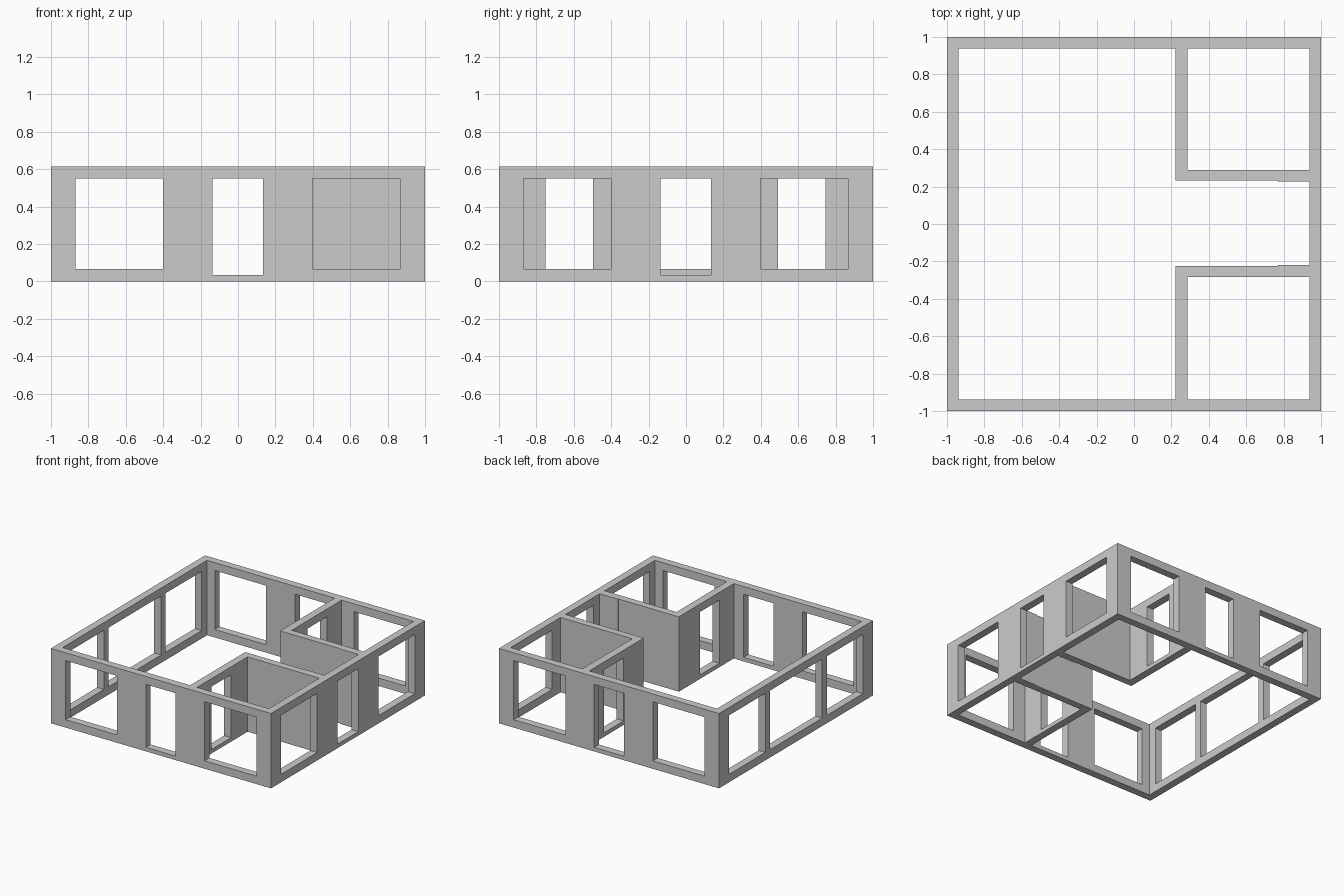
import bpy

if "Cube" in bpy.data.objects:
    bpy.data.objects.remove(bpy.data.objects["Cube"])

H = 0.615          # wall height
IN = 0.938         # inner face of outer walls
SILL, STEP, HEAD = 0.065, 0.033, 0.55


def box(name, x, y, z):
    bpy.ops.mesh.primitive_cube_add(
        size=1, location=[(a + b) / 2 for a, b in (x, y, z)])
    ob = bpy.context.object
    ob.name = name
    ob.scale = [b - a for a, b in (x, y, z)]
    bpy.ops.object.transform_apply(location=True, rotation=False, scale=True)
    return ob


def carve(target, x, y, z=(-0.2, H + 0.2)):
    cutter = box("cutter", x, y, z)
    cutter.hide_render = True
    bpy.context.view_layer.objects.active = target
    mod = target.modifiers.new("carve", 'BOOLEAN')
    mod.operation, mod.solver, mod.object = 'DIFFERENCE', 'EXACT', cutter
    bpy.ops.object.modifier_apply(modifier=mod.name)
    bpy.data.objects.remove(cutter)


walls = box("house_walls", (-1, 1), (-1, 1), (0, H))

# Main hall, passage between the rooms (slightly narrower at its end), two rooms
carve(walls, (-IN, 0.222), (-IN, IN))
carve(walls, (0.1, 0.77), (-0.224, 0.232))
carve(walls, (0.6, IN), (-0.219, 0.226))
carve(walls, (0.285, IN), (0.29, IN))
carve(walls, (0.285, IN), (-IN, -0.283))

# Outer openings: windows at both ends of every side, doorway in the middle
windows = [(-0.868, -0.4), (0.397, 0.867)]
door = (-0.137, 0.134)
for lo, hi in ((-1.1, -0.9), (0.9, 1.1)):
    for w in windows:
        carve(walls, w, (lo, hi), (SILL, HEAD))
        carve(walls, (lo, hi), w, (SILL, HEAD))
    carve(walls, door, (lo, hi), (STEP, HEAD))
carve(walls, (0.9, 1.1), door, (STEP, HEAD))

# Wide middle window on the left side
carve(walls, (-1.1, -0.9), (-0.34, 0.34), (SILL, HEAD))

# Doorways from the hall into the rooms
for y in ((-0.75, -0.497), (0.492, 0.747)):
    carve(walls, (0.15, 0.35), y, (STEP, HEAD))
